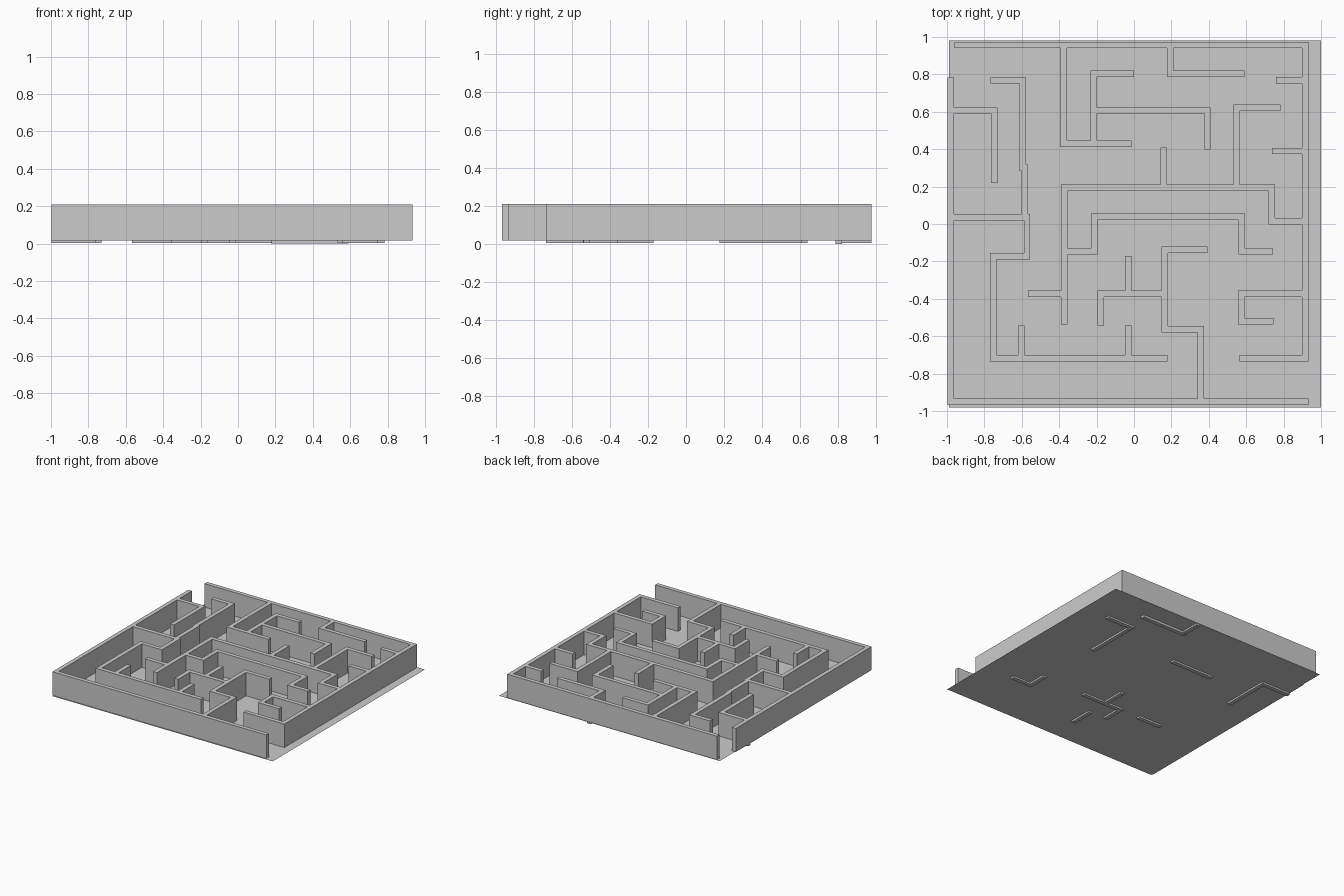
import bpy, bmesh

if "Cube" in bpy.data.objects:
    bpy.data.objects.remove(bpy.data.objects["Cube"])

TOP, FLOOR, H = 0.21, 0.018, 0.017   # wall top, floor level, half wall thickness

# Centre-line paths of the walls: each path is a run of (x, y) corners
outer = [
    [(-0.98, 0.765), (-0.98, -0.95), (0.915, -0.95)],
    [(-0.943, 0.957), (0.915, 0.957), (0.915, -0.717), (0.58, -0.717)],
]
west = [
    [(-0.98, 0.607), (-0.747, 0.607), (-0.747, 0.235)],
    [(-0.75, 0.767), (-0.594, 0.767), (-0.594, 0.3)],
    [(-0.585, 0.3), (-0.585, 0.037), (-0.98, 0.037)],
    [(-0.572, 0.037), (-0.572, -0.172), (-0.753, -0.172), (-0.753, -0.717), (0.163, -0.717)],
    [(-0.603, -0.717), (-0.603, -0.56)],
    [(-0.03, -0.717), (-0.03, -0.56)],
]
north = [
    [(-0.375, 0.957), (-0.375, 0.43), (-0.03, 0.43)],
    [(-0.215, 0.43), (-0.215, 0.803), (-0.017, 0.803)],
    [(-0.215, 0.607), (0.393, 0.607), (0.393, 0.415)],
    [(0.193, 0.957), (0.193, 0.803), (0.573, 0.803)],
    [(0.765, 0.622), (0.548, 0.622), (0.548, 0.193)],
    [(0.775, 0.768), (0.915, 0.768)],
    [(0.755, 0.39), (0.915, 0.39)],
]
centre = [
    [(0.915, 0.015), (0.737, 0.015), (0.737, 0.193), (-0.373, 0.193), (-0.373, -0.52)],
    [(0.16, 0.193), (0.16, 0.393)],
    [(-0.373, -0.147), (-0.213, -0.147), (-0.213, 0.038), (0.576, 0.038),
     (0.576, -0.147), (0.727, -0.147)],
    [(-0.373, -0.373), (-0.55, -0.373)],
]
south = [
    [(0.375, -0.137), (0.164, -0.137), (0.164, -0.563), (0.356, -0.563), (0.356, -0.95)],
    [(0.164, -0.373), (-0.177, -0.373), (-0.177, -0.525)],
    [(-0.03, -0.373), (-0.03, -0.187)],
    [(0.915, -0.373), (0.573, -0.373), (0.573, -0.52), (0.73, -0.52)],
]
# Walls whose feet poke slightly below the floor
feet = [west[0], west[5], north[3], north[4], north[0][1:], centre[3], south[1], south[2], south[3][1:]]


def wall_object(name, paths, z0, z1):
    """Merge all wall strips on a cell grid and extrude them as one clean shell."""
    rects = []
    for p in paths:
        for (ax, ay), (bx, by) in zip(p, p[1:]):
            rects.append(tuple(round(v, 4) for v in (
                min(ax, bx) - H, max(ax, bx) + H, min(ay, by) - H, max(ay, by) + H)))
    xs = sorted({v for r in rects for v in r[:2]})
    ys = sorted({v for r in rects for v in r[2:]})
    filled = set()
    for x0, x1, y0, y1 in rects:
        for i in range(xs.index(x0), xs.index(x1)):
            for j in range(ys.index(y0), ys.index(y1)):
                filled.add((i, j))
    bm = bmesh.new()
    cache = {}

    def vert(i, j):
        if (i, j) not in cache:
            cache[i, j] = bm.verts.new((xs[i], ys[j], z0))
        return cache[i, j]

    for i, j in sorted(filled):
        bm.faces.new([vert(i, j), vert(i + 1, j), vert(i + 1, j + 1), vert(i, j + 1)])
    ext = bmesh.ops.extrude_face_region(bm, geom=bm.faces[:], use_keep_orig=True)
    new = [g for g in ext["geom"] if isinstance(g, bmesh.types.BMVert)]
    bmesh.ops.translate(bm, verts=new, vec=(0, 0, z1 - z0))
    bmesh.ops.recalc_face_normals(bm, faces=bm.faces[:])
    bmesh.ops.dissolve_limit(bm, angle_limit=0.01, verts=bm.verts[:], edges=bm.edges[:])
    return add(name, bm)


def add(name, bm):
    me = bpy.data.meshes.new(name)
    bm.to_mesh(me)
    bm.free()
    ob = bpy.data.objects.new(name, me)
    bpy.context.collection.objects.link(ob)
    return ob


# Walls and their protruding feet
wall_object("maze_walls", outer + west + north + centre + south, FLOOR, TOP)
wall_object("wall_feet", feet, 0.004, FLOOR)
wall_object("lowest_foot", [north[3][1:]], 0.0, FLOOR)

# Thin floor sheet
bm = bmesh.new()
bm.faces.new([bm.verts.new((x, y, FLOOR)) for x, y in
              ((-0.99, -0.98), (1, -0.98), (1, 0.98), (-0.99, 0.98))])
add("floor", bm)
